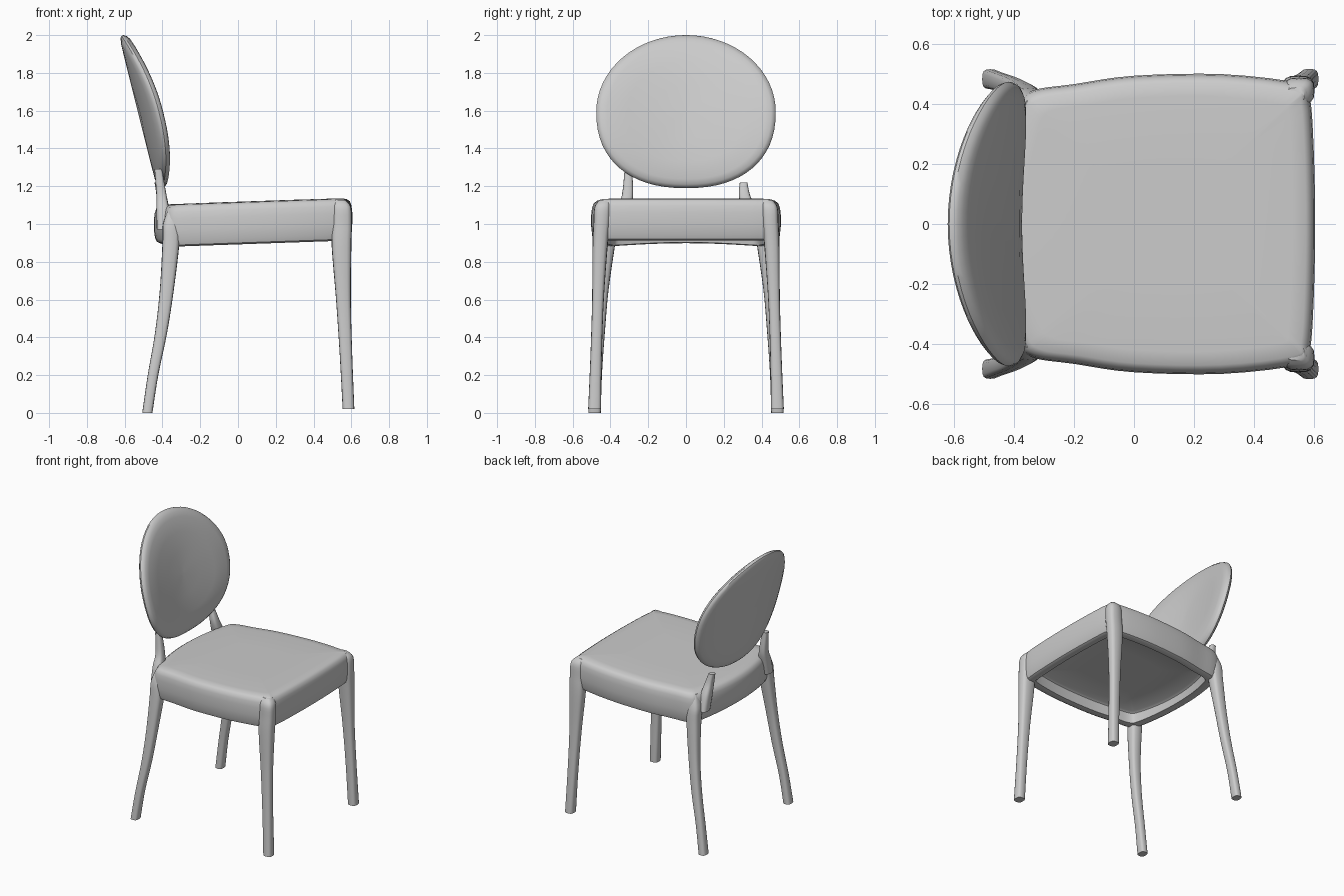
import bpy, bmesh, math
from mathutils import Vector

if "Cube" in bpy.data.objects:
    bpy.data.objects.remove(bpy.data.objects["Cube"])

grey = bpy.data.materials.new("plain_grey")
grey.use_nodes = True
grey.diffuse_color = (0.6, 0.6, 0.6, 1)
grey.node_tree.nodes["Principled BSDF"].inputs["Base Color"].default_value = (0.6, 0.6, 0.6, 1)


def spline(points, steps, closed=False):
    """Smooth run through the given points (any dimension)."""
    pts = [Vector(p) for p in points]
    n = len(pts)
    get = (lambda i: pts[i % n]) if closed else (lambda i: pts[max(0, min(n - 1, i))])
    out = []
    for i in range(n if closed else n - 1):
        a, b, c, d = (get(i + k) for k in (-1, 0, 1, 2))
        for s in range(steps):
            t = s / steps
            out.append(b + (c - a) * (t / 2) + (a * 2 - b * 5 + c * 4 - d) * (t * t / 2)
                       + (b * 3 - a - c * 3 + d) * (t ** 3 / 2))
    return out if closed else out + [pts[-1]]


def loft(name, rings):
    """Skin a stack of equal rings and cap both ends."""
    bm = bmesh.new()
    loops = [[bm.verts.new(p) for p in ring] for ring in rings]
    n = len(loops[0])
    for low, high in zip(loops, loops[1:]):
        for i in range(n):
            j = (i + 1) % n
            bm.faces.new((low[i], low[j], high[j], high[i]))
    bm.faces.new(loops[0])
    bm.faces.new(loops[-1])
    bmesh.ops.recalc_face_normals(bm, faces=bm.faces)
    mesh = bpy.data.meshes.new(name)
    bm.to_mesh(mesh)
    bm.free()
    mesh.materials.append(grey)
    obj = bpy.data.objects.new(name, mesh)
    bpy.context.collection.objects.link(obj)
    bpy.ops.object.select_all(action="DESELECT")
    obj.select_set(True)
    bpy.context.view_layer.objects.active = obj
    bpy.ops.object.shade_smooth_by_angle(angle=math.radians(40))


def power(v, e):
    return math.copysign(abs(v) ** e, v)


def limb(name, path, side):
    """Soft-square tapering limb; path rows are centre x, y, z and half widths."""
    rings = []
    for x, y, z, r, q in path:
        angles = [math.tau * i / 16 for i in range(16)]
        rings.append([(x + r * power(math.cos(a), 0.65),
                       side * (y + q * power(math.sin(a), 0.65)), z) for a in angles])
    loft(name, rings)


# Seat: bowed outline, rounded edges, a recess underneath and a raised back rail
half = [(0.605, 0), (0.6, 0.25), (0.588, 0.42), (0.56, 0.468), (0.3, 0.5), (0, 0.495),
        (-0.2, 0.467), (-0.34, 0.445), (-0.385, 0.39), (-0.43, 0.2), (-0.445, 0)]
outline = spline(half + [(x, -y) for x, y in half[-2:0:-1]], 4, closed=True)
middle = 0.09


def seat_ring(scale, height, lift=0):
    ring = []
    for p in outline:
        x = middle + (p.x - middle) * scale
        back = max(0, -x) * max(0, 1 - (p.y / 0.45) ** 2)
        ring.append((x, p.y * scale, height + 0.035 * x + lift * back))
    return ring


levels = [(0.4, 0.975), (0.82, 0.975), (0.85, 0.965), (0.865, 0.897, 0.05), (0.94, 0.892, 0.05),
          (0.97, 0.9, 0.05), (0.988, 0.925, 0.03), (1, 0.98), (1, 1.04), (0.992, 1.075),
          (0.975, 1.1), (0.94, 1.113), (0.85, 1.117), (0.4, 1.118)]
loft("seat", [seat_ring(*level) for level in levels])


# Backrest: oval padded panel, reclined, with its sides bent forward
def back_ring(scale, depth):
    ring = []
    for i in range(64):
        a = math.tau * i / 64
        e = 1 if math.sin(a) > 0 else 0.87
        y = 0.475 * scale * power(math.cos(a), e)
        z = 1.595 + 0.405 * scale * power(math.sin(a), e)
        ring.append((-0.432 - 0.25 * (z - 1.2) + 0.38 * y * y + depth, y, z))
    return ring


panel = [(0.04, 0), (0.35, 0), (0.65, 0), (0.88, 0.001), (0.96, 0.006), (0.99, 0.014),
         (1, 0.026), (0.985, 0.042), (0.95, 0.056), (0.88, 0.068), (0.65, 0.082),
         (0.35, 0.087), (0.04, 0.088)]
loft("backrest", [back_ring(*p) for p in panel])

# Legs and backrest posts
front_leg = spline([(0.585, 0.484, 0.02, 0.031, 0.034), (0.572, 0.476, 0.3, 0.033, 0.03),
                    (0.558, 0.466, 0.6, 0.039, 0.031), (0.548, 0.455, 0.88, 0.052, 0.04),
                    (0.551, 0.447, 1, 0.052, 0.043), (0.55, 0.442, 1.09, 0.048, 0.042),
                    (0.54, 0.43, 1.128, 0.028, 0.025)], 4)
back_leg = spline([(-0.48, 0.484, 0, 0.027, 0.033), (-0.45, 0.475, 0.2, 0.028, 0.03),
                   (-0.408, 0.46, 0.42, 0.032, 0.03), (-0.377, 0.442, 0.65, 0.037, 0.032),
                   (-0.355, 0.416, 0.9, 0.045, 0.042), (-0.355, 0.405, 1, 0.042, 0.042),
                   (-0.34, 0.39, 1.09, 0.025, 0.025)], 4)
for label, side, top in (("left", 1, 1.22), ("right", -1, 1.29)):
    limb("front_leg_" + label, front_leg, side)
    limb("back_leg_" + label, back_leg, side)
    post = spline([(-0.395, 0.36, 0.97, 0.035, 0.04), (-0.398, 0.335, 1.07, 0.034, 0.04),
                   (-0.405, 0.31, 1.15, 0.027, 0.03), (-0.422, 0.305, top, 0.02, 0.02)], 4)
    limb("back_post_" + label, post, side)
